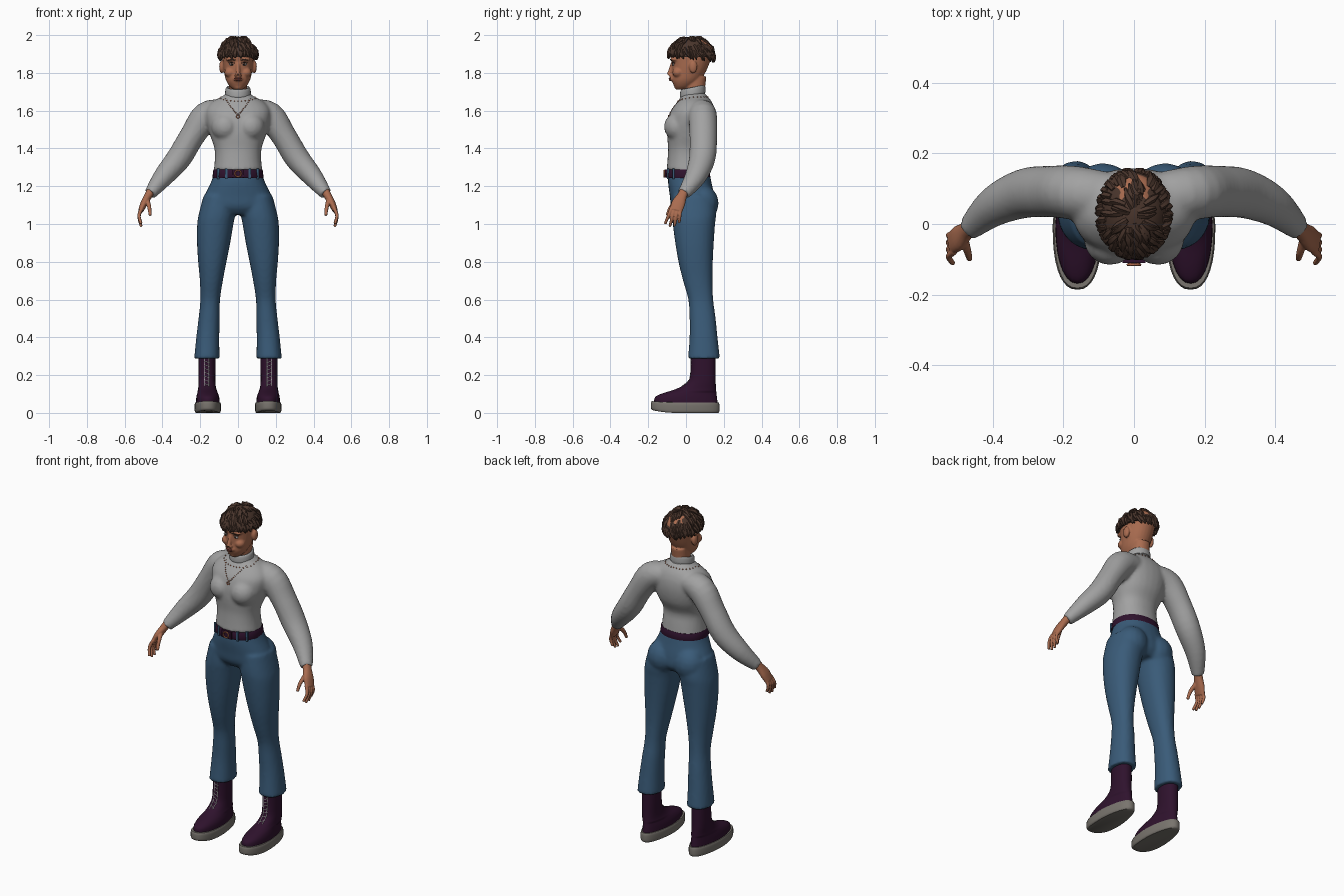
import bpy, bmesh, math, random
from mathutils import Vector, Matrix
from mathutils.bvhtree import BVHTree

random.seed(4)
cube = bpy.data.objects.get("Cube")
if cube:
    bpy.data.objects.remove(cube)


def material(name, *rgb):
    m = bpy.data.materials.new(name)
    m.use_nodes = True
    m.diffuse_color = (*rgb, 1)
    m.node_tree.nodes["Principled BSDF"].inputs["Base Color"].default_value = (*rgb, 1)
    return m


SKIN = material("skin", .40, .15, .08)
LIP = material("lip", .22, .06, .045)
HAIR = material("hair_brown", .068, .036, .025)
KNIT = material("grey_knit", .36, .36, .36)
DENIM = material("denim", .042, .105, .19)
LEATHER = material("plum_leather", .028, .006, .026)
RUBBER = material("sole_rubber", .19, .175, .155)
WHITE = material("off_white", .55, .55, .55)
COPPER = material("copper", .42, .14, .07)
DARK = material("dark_brown", .025, .015, .012)


def smooth_path(r, steps=4):
    """Catmull-Rom resampling of ring tuples."""
    out = []
    for i in range(len(r) - 1):
        p = r[max(i - 1, 0)], r[i], r[i + 1], r[min(i + 2, len(r) - 1)]
        for s in range(steps):
            t = s / steps
            out.append([.5 * (2*b + (c - a)*t + (2*a - 5*b + 4*c - d)*t*t + (3*b - a - 3*c + d)*t**3)
                        for a, b, c, d in zip(*p)])
    return out + [list(r[-1])]


def loft(bm, rings, flat=True, n=28, power=2.2, steps=4):
    """Skin rings of (x, y, z, radius across, radius deep)."""
    rings = smooth_path(rings, steps)
    pts = [Vector(r[:3]) for r in rings]
    loops = []
    for i, r in enumerate(rings):
        u, v = Vector((1, 0, 0)), Vector((0, 1, 0))
        if not flat:
            t = (pts[min(i + 1, len(pts) - 1)] - pts[max(i - 1, 0)]).normalized()
            ref = v if abs(t.y) < .95 else u
            v = (ref - t * ref.dot(t)).normalized()
            u = v.cross(t)
        loop = []
        for k in range(n):
            c, s = math.cos(math.tau * k / n), math.sin(math.tau * k / n)
            a = math.copysign(abs(c) ** (2 / power), c) * r[3]
            b = math.copysign(abs(s) ** (2 / power), s) * r[4]
            loop.append(bm.verts.new(pts[i] + u * a + v * b))
        loops.append(loop)
    for a, b in zip(loops, loops[1:]):
        for k in range(n):
            bm.faces.new((a[k], a[(k + 1) % n], b[(k + 1) % n], b[k]))
    bm.faces.new(loops[0][::-1])
    bm.faces.new(loops[-1])
    return [v for loop in loops for v in loop]


def tube(bm, points, r0, r1, n=10):
    m = len(points) - 1
    loft(bm, [(*p, r0 + (r1 - r0) * i / m, r0 + (r1 - r0) * i / m) for i, p in enumerate(points)], False, n, 2)


def ball(bm, at, size, seg=16):
    bmesh.ops.create_uvsphere(bm, u_segments=seg, v_segments=seg // 2 + 2, radius=1,
                              matrix=Matrix.Translation(at) @ Matrix.Diagonal((*size, 1)))


def box(bm, at, size):
    bmesh.ops.create_cube(bm, size=1, matrix=Matrix.Translation(at) @ Matrix.Diagonal((*size, 1)))


def hoop(bm, at, r, thick):
    tube(bm, [(at[0] + r * math.cos(math.tau * k / 12), at[1], at[2] + r * math.sin(math.tau * k / 12))
              for k in range(13)], thick, thick, 8)


def mirror(bm):
    new = bmesh.ops.duplicate(bm, geom=bm.verts[:] + bm.edges[:] + bm.faces[:])["geom"]
    for v in new:
        if isinstance(v, bmesh.types.BMVert):
            v.co.x *= -1


def finish(name, bm, mat, voxel=0, relax=0):
    bmesh.ops.recalc_face_normals(bm, faces=bm.faces[:])
    me = bpy.data.meshes.new(name)
    bm.to_mesh(me)
    bm.free()
    me.materials.append(mat)
    for p in me.polygons:
        p.use_smooth = True
    me.set_sharp_from_angle(angle=math.radians(45))
    ob = bpy.data.objects.new(name, me)
    bpy.context.collection.objects.link(ob)
    if voxel:
        mod = ob.modifiers.new("blend", 'REMESH')
        mod.mode, mod.voxel_size, mod.use_smooth_shade = 'VOXEL', voxel, True
        mod = ob.modifiers.new("relax", 'SMOOTH')
        mod.factor, mod.iterations = .5, relax
    return ob


def surface(ob):
    bpy.context.view_layer.update()
    return BVHTree.FromObject(ob, bpy.context.evaluated_depsgraph_get())


def front(tree, x, z):
    hit = tree.ray_cast(Vector((x, -1, z)), Vector((0, 1, 0)))[0]
    return hit if hit else Vector((x, -.08, z))


# sweater: sleeves and bust mirrored, then the body
bm = bmesh.new()
loft(bm, [(.07, .075, 1.60, .06, .07), (.165, .088, 1.572, .077, .076), (.24, .092, 1.47, .067, .073),
          (.312, .086, 1.35, .066, .07), (.395, .05, 1.25, .054, .057), (.465, -.012, 1.16, .033, .035)], False, 24, 2)
ball(bm, (.068, -.042, 1.515), (.075, .075, .075))
mirror(bm)
body = loft(bm, [(0, .013, 1.285, .131, .116), (0, .008, 1.34, .123, .106), (0, .008, 1.40, .125, .103),
                 (0, .022, 1.47, .148, .122), (0, .03, 1.54, .168, .127), (0, .037, 1.60, .172, .117),
                 (0, .045, 1.645, .14, .093), (0, .045, 1.675, .085, .07), (0, .04, 1.695, .058, .058)])
for v in body:
    if v.co.z < 1.33:
        v.co.z -= .05 * min(1, max(0, (v.co.y + .03) / .1)) * min(1, (1.33 - v.co.z) / .04)
sweater = finish("sweater", bm, KNIT, .01, 4)

# folded roll collar, higher at the nape
bm = bmesh.new()
for v in loft(bm, [(0, .037, 1.665, .067, .067), (0, .037, 1.682, .063, .063), (0, .036, 1.686, .068, .068),
                   (0, .036, 1.715, .066, .066), (0, .037, 1.724, .059, .06), (0, .038, 1.715, .051, .053)], power=2):
    v.co.z += .2 * (v.co.y - .035)
finish("collar", bm, KNIT)

# trousers: leg and seat mirrored, then the hips
bm = bmesh.new()
loft(bm, [(.098, .04, 1.15, .085, .11), (.110, .043, 1.06, .096, .117), (.12, .042, 1.0, .096, .112),
          (.129, .045, .9, .088, .102), (.136, .051, .8, .075, .091), (.141, .062, .7, .061, .078),
          (.147, .078, .6, .052, .066), (.153, .088, .5, .056, .069), (.160, .093, .4, .061, .074),
          (.165, .095, .287, .067, .085)])
ball(bm, (.088, .09, 1.11), (.09, .083, .095))
mirror(bm)
loft(bm, [(0, .016, 1.275, .124, .108), (0, .02, 1.22, .144, .115), (0, .032, 1.15, .177, .118),
          (0, .038, 1.09, .192, .115), (0, .04, 1.05, .17, .085)])
finish("trousers", bm, DENIM, .01, 4)

# belt, loops and buckle
bm = bmesh.new()
loft(bm, [(0, .011, 1.244, .133, .115), (0, .011, 1.25, .135, .118), (0, .011, 1.284, .131, .114),
          (0, .011, 1.289, .128, .111)], steps=1, n=40)
belt = finish("belt", bm, LEATHER)
tree = surface(belt)
bm = bmesh.new()
for x in (.062, .105):
    box(bm, front(tree, x, 1.267), (.012, .01, .056))
mirror(bm)
finish("belt_loops", bm, DENIM)
bm = bmesh.new()
box(bm, front(tree, 0, 1.267), (.064, .012, .044))
finish("buckle_plate", bm, LEATHER)
bm = bmesh.new()
hoop(bm, (0, -.115, 1.267), .017, .004)
finish("buckle_ring", bm, COPPER)


# boots and soles: narrower heel, lifted toe
def foot_shape(verts):
    for v in verts:
        if v.co.z < .11:
            v.co.x = .16 + (v.co.x - .16) * (1 - .2 * min(1, max(0, v.co.y / .17)))
            v.co.z += .015 * min(1, max(0, (-v.co.y - .05) / .13)) ** 2 * (1 - v.co.z / .11)


bm = bmesh.new()
foot_shape(loft(bm, [(.16, 0, .045, .063, .168), (.16, 0, .08, .061, .164), (.161, .018, .103, .056, .143),
                     (.163, .055, .128, .048, .104), (.165, .083, .165, .045, .074), (.165, .09, .22, .045, .066),
                     (.165, .09, .31, .045, .065)]))
mirror(bm)
boots = finish("boots", bm, LEATHER)
bm = bmesh.new()
foot_shape(loft(bm, [(.16, -.004, 0, .063, .174), (.16, -.004, .01, .069, .181), (.16, -.004, .042, .07, .181),
                     (.16, -.004, .055, .066, .177)], power=2.4, n=36))
mirror(bm)
finish("soles", bm, RUBBER)

# laces follow the front of the shaft
tree = surface(boots)
bm = bmesh.new()
for dx in (-.011, .011):
    tube(bm, [front(tree, .165 + dx, .14 + .03 * k) for k in range(6)], .002, .002, 6)
for k in range(7):
    tube(bm, [front(tree, .165 + dx, .15 + .02 * k + dx * .4) for dx in (-.014, 0, .014)], .002, .002, 6)
mirror(bm)
finish("laces", bm, WHITE)

# head: ear, cheek and brow ridge mirrored, then skull, nose and neck
bm = bmesh.new()
ball(bm, (.086, .038, 1.832), (.014, .022, .034))
ball(bm, (.042, -.042, 1.802), (.03, .03, .026))
ball(bm, (.032, -.058, 1.872), (.034, .026, .012))
ball(bm, (.011, -.084, 1.788), (.009, .01, .008))
mirror(bm)
loft(bm, [(0, -.02, 1.712, .024, .034), (0, -.013, 1.73, .045, .05), (0, 0, 1.76, .063, .075),
          (0, .014, 1.80, .073, .088), (0, .024, 1.85, .08, .1), (0, .03, 1.90, .083, .112),
          (0, .035, 1.94, .075, .1), (0, .035, 1.975, .045, .06)], power=2.1)
loft(bm, [(0, .046, 1.65, .052, .053), (0, .046, 1.70, .049, .053), (0, .05, 1.78, .05, .058)])
tube(bm, [(0, -.073, 1.85), (0, -.082, 1.815), (0, -.09, 1.79)], .009, .013)
ball(bm, (0, -.072, 1.768), (.026, .015, .013))
ball(bm, (0, -.046, 1.725), (.022, .016, .013))
head = finish("head", bm, SKIN, .005, 3)

# face details laid on the skin
tree = surface(head)
bm = bmesh.new()
ball(bm, front(tree, .033, 1.845), (.015, .005, .006))
mirror(bm)
finish("eyes", bm, WHITE)
bm = bmesh.new()
ball(bm, front(tree, .033, 1.845) + Vector((0, -.003, 0)), (.006, .004, .006))
tube(bm, [front(tree, .018 + .01 * k, 1.852 + .003 * math.sin(k)) for k in range(4)], .002, .002, 6)
mirror(bm)
finish("irises_and_lashes", bm, DARK)
bm = bmesh.new()
tube(bm, [front(tree, .015 + .012 * k, 1.867 + .004 * math.sin(k)) for k in range(4)], .004, .002, 6)
mirror(bm)
finish("eyebrows", bm, HAIR)
bm = bmesh.new()
for z, w in ((1.771, .022), (1.763, .019)):
    ball(bm, front(tree, 0, z), (w, .006, .005))
finish("lips", bm, LIP)


# hair: a cap covered in swept locks
def scalp(p, a, s=1.0):
    return (.097 * s * math.sin(p) * math.cos(a), .028 + .122 * s * math.sin(p) * math.sin(a),
            1.886 + .102 * s * math.cos(p))


bm = bmesh.new()
cap = [(0, .028, scalp(p, 0)[2], .097 * math.sin(p), .122 * math.sin(p)) for p in (1.6, 1.3, 1.0, .7, .4, .1)]
loft(bm, cap, power=2)
for k in range(110):
    a = k * 2.4
    low = 1.62 + .1 * (1 + math.sin(a))
    p = low - .5 if k < 50 else random.uniform(.1, 1.1)
    end = low + random.uniform(-.08, .05) if k < 50 else p + .55
    turn = random.uniform(-.1, .35)
    mid = scalp((p + end) / 2, a + turn / 2, 1.01)
    loft(bm, [(*scalp(p, a, .97), .008, .008), (*mid, .015, .011),
              (*scalp(end, a + turn, 1.04), .003, .003)], False, 6, 2, 2)
finish("hair", bm, HAIR)

# hands: palm, four fingers and a thumb
bm = bmesh.new()
loft(bm, [(.458, -.005, 1.18, .023, .025), (.475, -.02, 1.15, .021, .026), (.497, -.04, 1.11, .019, .036),
          (.515, -.053, 1.07, .014, .033)], False, 20)
for i, drop in enumerate((.075, .09, .087, .07)):
    y = -.077 + .016 * i
    reach = -.034 + .009 * i
    tube(bm, [(.508, y, 1.085), (.524, y + reach * .45, 1.075 - drop * .4),
              (.512, y + reach, 1.076 - drop)], .0105, .0075)
tube(bm, [(.482, -.04, 1.13), (.470, -.08, 1.09), (.465, -.1, 1.045)], .014, .008)
mirror(bm)
finish("hands", bm, SKIN, .0035, 2)

# beaded necklaces
tree = surface(sweater)
bm = bmesh.new()
for k in range(28):
    a = math.tau * k / 28
    ray = Vector((math.sin(a), -math.cos(a), 0))
    z = 1.672 - .022 * max(0, math.cos(a))
    hit = tree.ray_cast(Vector((0, .04, z)) + ray, -ray)[0]
    if hit:
        ball(bm, hit, (.0035, .0035, .0035), 8)
for k in range(12):
    t = k / 11
    for side in (-1, 1):
        ball(bm, front(tree, side * .066 * t, 1.578 + .085 * t ** 1.2), (.003, .003, .003), 8)
hoop(bm, front(tree, 0, 1.568) + Vector((0, -.003, 0)), .008, .0025)
finish("necklaces", bm, COPPER)
